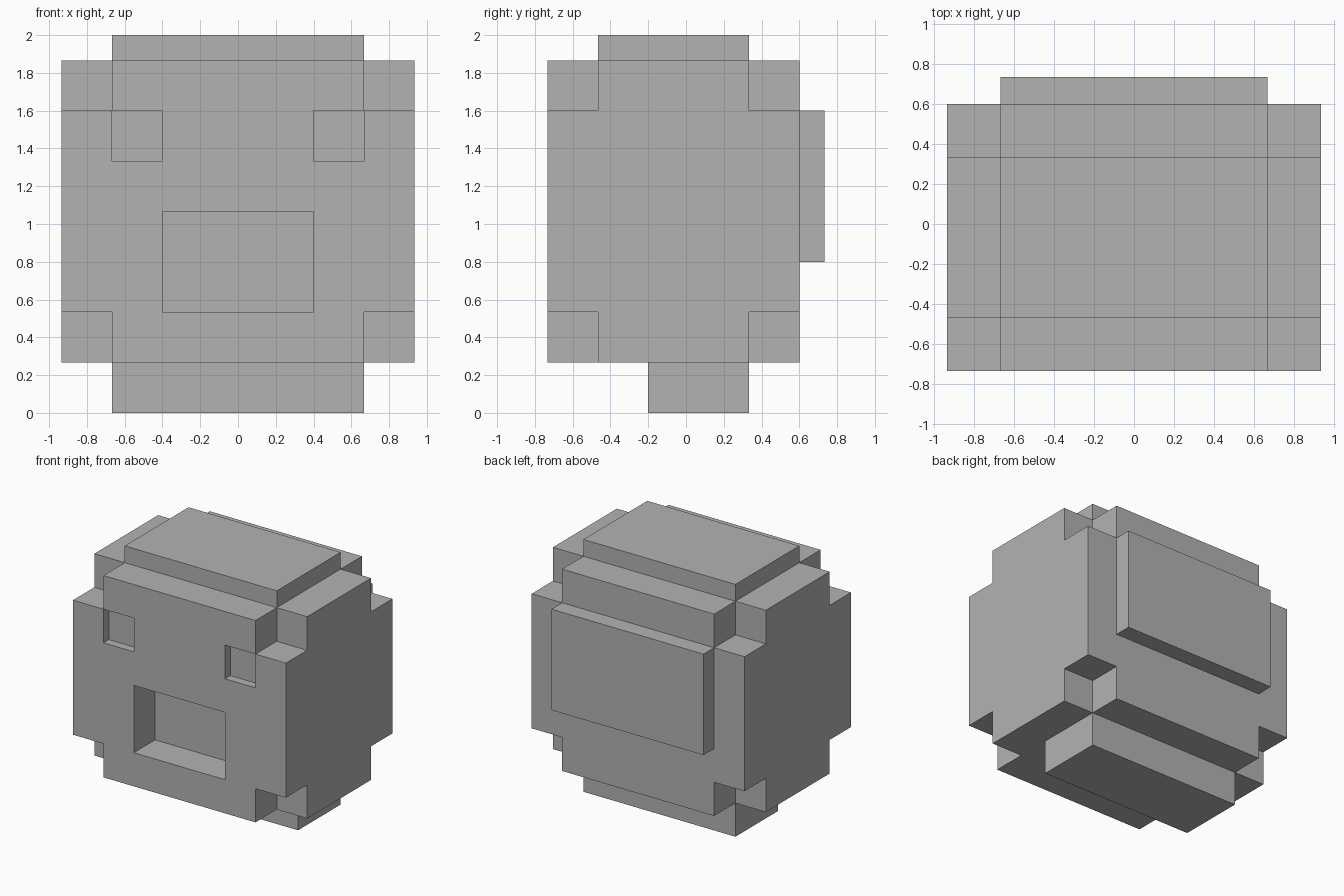
import bpy
import bmesh

U = 2 / 15  # one modelling unit; the model is 15 units tall

default = bpy.data.objects.get("Cube")
if default:
    bpy.data.objects.remove(default, do_unlink=True)

grey = bpy.data.materials.new("plain_grey")
grey.use_nodes = True
colour = (0.45, 0.45, 0.45, 1)
grey.diffuse_color = colour
grey.node_tree.nodes["Principled BSDF"].inputs["Base Color"].default_value = colour


def box(name, x, y, z):
    """Box from (low, high) ranges given in units."""
    bm = bmesh.new()
    bmesh.ops.create_cube(bm, size=1)
    for v in bm.verts:
        v.co = [U * r[c > 0] for r, c in zip((x, y, z), v.co)]
    mesh = bpy.data.meshes.new(name)
    bm.to_mesh(mesh)
    bm.free()
    mesh.materials.append(grey)
    obj = bpy.data.objects.new(name, mesh)
    bpy.context.collection.objects.link(obj)
    return obj


def carve(target, x, y, z):
    """Subtract a box from the target."""
    cutter = box("cutter", x, y, z)
    cutter.hide_render = True
    mod = target.modifiers.new("carve", "BOOLEAN")
    mod.operation = "DIFFERENCE"
    mod.solver = "EXACT"
    mod.object = cutter
    bpy.context.view_layer.objects.active = target
    bpy.ops.object.modifier_apply(modifier=mod.name)
    bpy.data.objects.remove(cutter, do_unlink=True)


# Main block with a cube notched out of every corner
head = box("head", (-7, 7), (-5.5, 4.5), (2, 14))
for x in ((-8, -5), (5, 8)):
    for y in ((-7, -3.5), (2.5, 6)):
        for z in ((1, 4), (12, 15)):
            carve(head, x, y, z)

# Shallow eye sockets and a deep mouth
for x in ((-5, -3), (3, 5)):
    carve(head, x, (-7, -5), (10, 12))
carve(head, (-3, 3), (-7, -3.5), (4, 8))

# Raised slabs on the top, back and underside
box("top_slab", (-5, 5), (-3.5, 2.5), (14, 15))
box("back_slab", (-5, 5), (4.5, 5.5), (6, 12))
box("neck_base", (-5, 5), (-1.5, 2.5), (0, 2))
